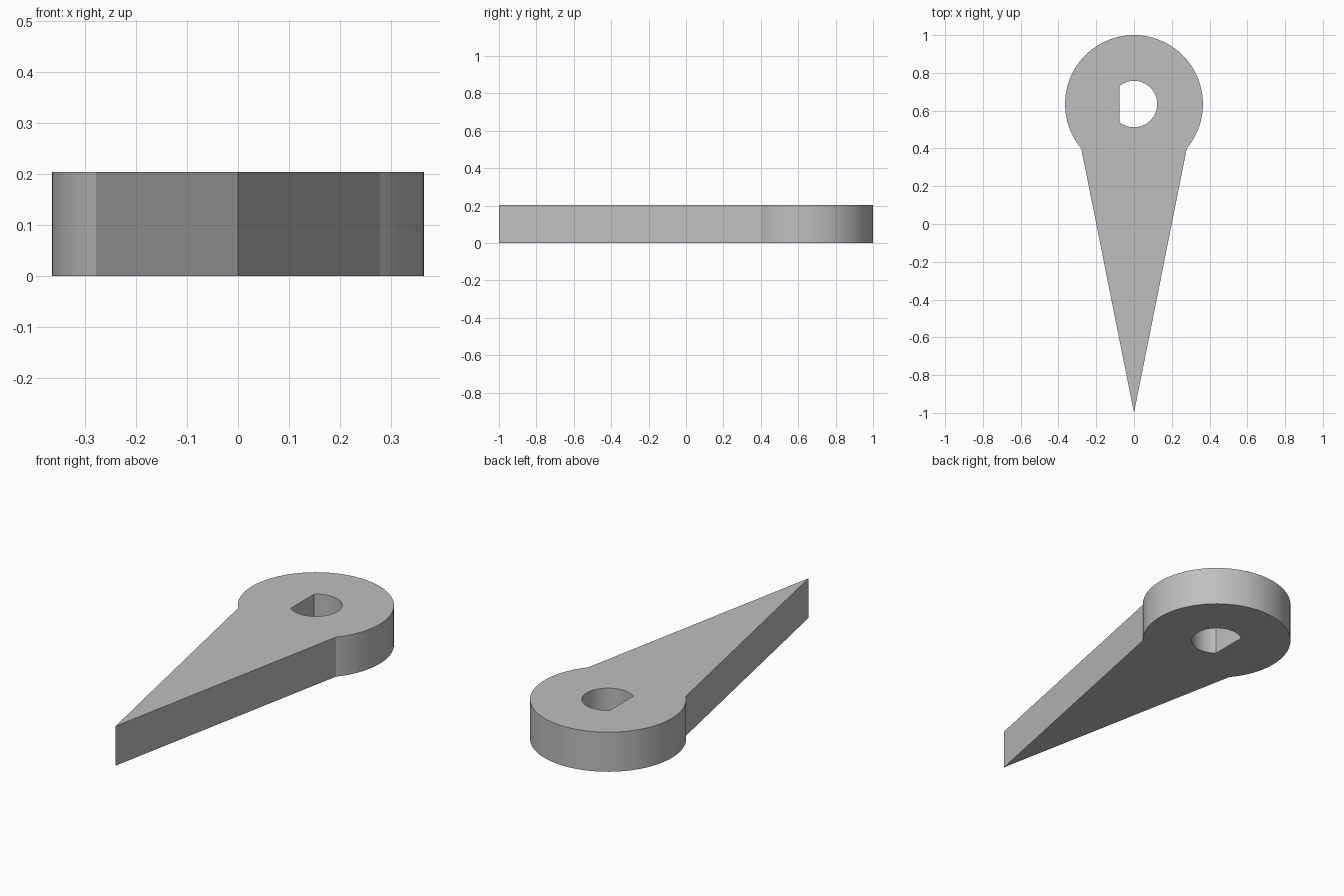
import bpy
import bmesh
from math import acos, asin, atan2, cos, pi, radians, sin

cube = bpy.data.objects.get("Cube")
if cube:
    bpy.data.objects.remove(cube, do_unlink=True)

HEIGHT = 0.204
CENTRE_Y = 0.635
HUB_RADIUS = 0.365
BORE_RADIUS = 0.123
BORE_FLAT = 0.077


def arc(radius, start, end, steps):
    """Points on a circle about the hub axis."""
    angles = [start + (end - start) * i / steps for i in range(steps + 1)]
    return [(radius * cos(a), CENTRE_Y + radius * sin(a)) for a in angles]


def add_loop(bm, points):
    verts = [bm.verts.new((x, y, 0)) for x, y in points]
    return [bm.edges.new((v, verts[(i + 1) % len(verts)])) for i, v in enumerate(verts)]


# Painted metal
grey = bpy.data.materials.new("plain grey")
grey.use_nodes = True
colour = (0.52, 0.52, 0.52, 1)
grey.diffuse_color = colour
grey.node_tree.nodes["Principled BSDF"].inputs["Base Color"].default_value = colour

# Round hub outline running down to the pointed tip
shoulder = asin(-0.235 / HUB_RADIUS)
outline = arc(HUB_RADIUS, shoulder, pi - shoulder, 72) + [(0, -1)]

# D-shaped bore with its flat on the -x side
flat = acos(-BORE_FLAT / BORE_RADIUS)
bore = arc(BORE_RADIUS, -flat, flat, 40)

# Fill between the outlines, then raise to full thickness
bm = bmesh.new()
edges = add_loop(bm, outline) + add_loop(bm, bore)
bmesh.ops.triangle_fill(bm, edges=edges, use_beauty=True)
raised = bmesh.ops.extrude_face_region(bm, geom=bm.faces[:], use_keep_orig=True)
top = [g for g in raised["geom"] if isinstance(g, bmesh.types.BMVert)]
bmesh.ops.translate(bm, verts=top, vec=(0, 0, HEIGHT))
bmesh.ops.recalc_face_normals(bm, faces=bm.faces[:])

mesh = bpy.data.meshes.new("pointer_lever")
bm.to_mesh(mesh)
bm.free()
mesh.materials.append(grey)
lever = bpy.data.objects.new("pointer_lever", mesh)
bpy.context.collection.objects.link(lever)

# Smooth round walls, crisp rims and corners
bpy.ops.object.select_all(action="DESELECT")
lever.select_set(True)
bpy.context.view_layer.objects.active = lever
bpy.ops.object.shade_smooth_by_angle(angle=radians(20))
